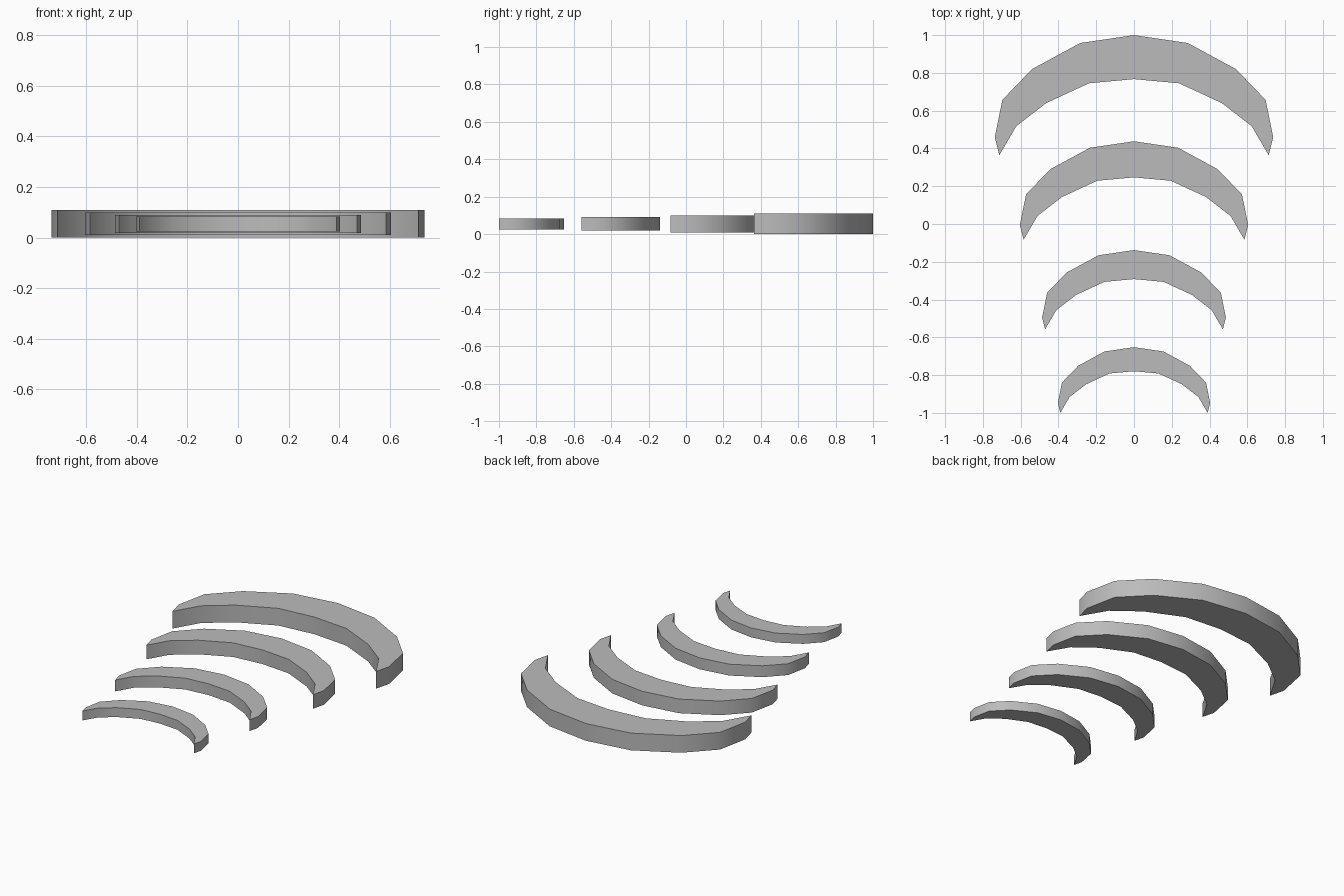
import bpy, bmesh, math

if "Cube" in bpy.data.objects:
    bpy.data.objects.remove(bpy.data.objects["Cube"])

grey = bpy.data.materials.new("plain grey")
grey.diffuse_color = (0.5, 0.5, 0.5, 1)
grey.use_nodes = True
grey.node_tree.nodes["Principled BSDF"].inputs["Base Color"].default_value = grey.diffuse_color

# Right half of the largest crescent, y measured from its crown
OUTER = [(0, 0), (0.285, -0.042), (0.54, -0.18), (0.697, -0.343), (0.737, -0.54)]
TIP = (0.713, -0.636)
INNER = [(0.623, -0.482), (0.465, -0.36), (0.238, -0.255), (0, -0.233)]
THICK, MID_Z = 0.109, 0.0545


def crescent(name, crown_y, s):
    """Extruded crescent arch, mirrored in x, scaled uniformly about mid height."""
    right = OUTER + [TIP] + INNER
    left = [(-x, y) for x, y in reversed(right) if x > 0]
    bm = bmesh.new()
    z = MID_Z - THICK * s / 2
    verts = [bm.verts.new((x * s, crown_y + y * s, z)) for x, y in right + left]
    base = bm.faces.new(verts)
    ext = bmesh.ops.extrude_face_region(bm, geom=[base], use_keep_orig=True)
    top = [v for v in ext["geom"] if isinstance(v, bmesh.types.BMVert)]
    bmesh.ops.translate(bm, verts=top, vec=(0, 0, THICK * s))
    bmesh.ops.recalc_face_normals(bm, faces=bm.faces)
    me = bpy.data.meshes.new(name)
    bm.to_mesh(me)
    bm.free()
    me.materials.append(grey)
    ob = bpy.data.objects.new(name, me)
    bpy.context.collection.objects.link(ob)
    bpy.ops.object.select_all(action='DESELECT')
    ob.select_set(True)
    bpy.context.view_layer.objects.active = ob
    bpy.ops.object.shade_smooth_by_angle(angle=math.radians(40))


# Four crescents shrinking toward the front
for name, crown_y, s in [("crescent_largest", 1.0, 1.0),
                         ("crescent_large", 0.438, 0.82),
                         ("crescent_small", -0.138, 0.66),
                         ("crescent_smallest", -0.652, 0.547)]:
    crescent(name, crown_y, s)
